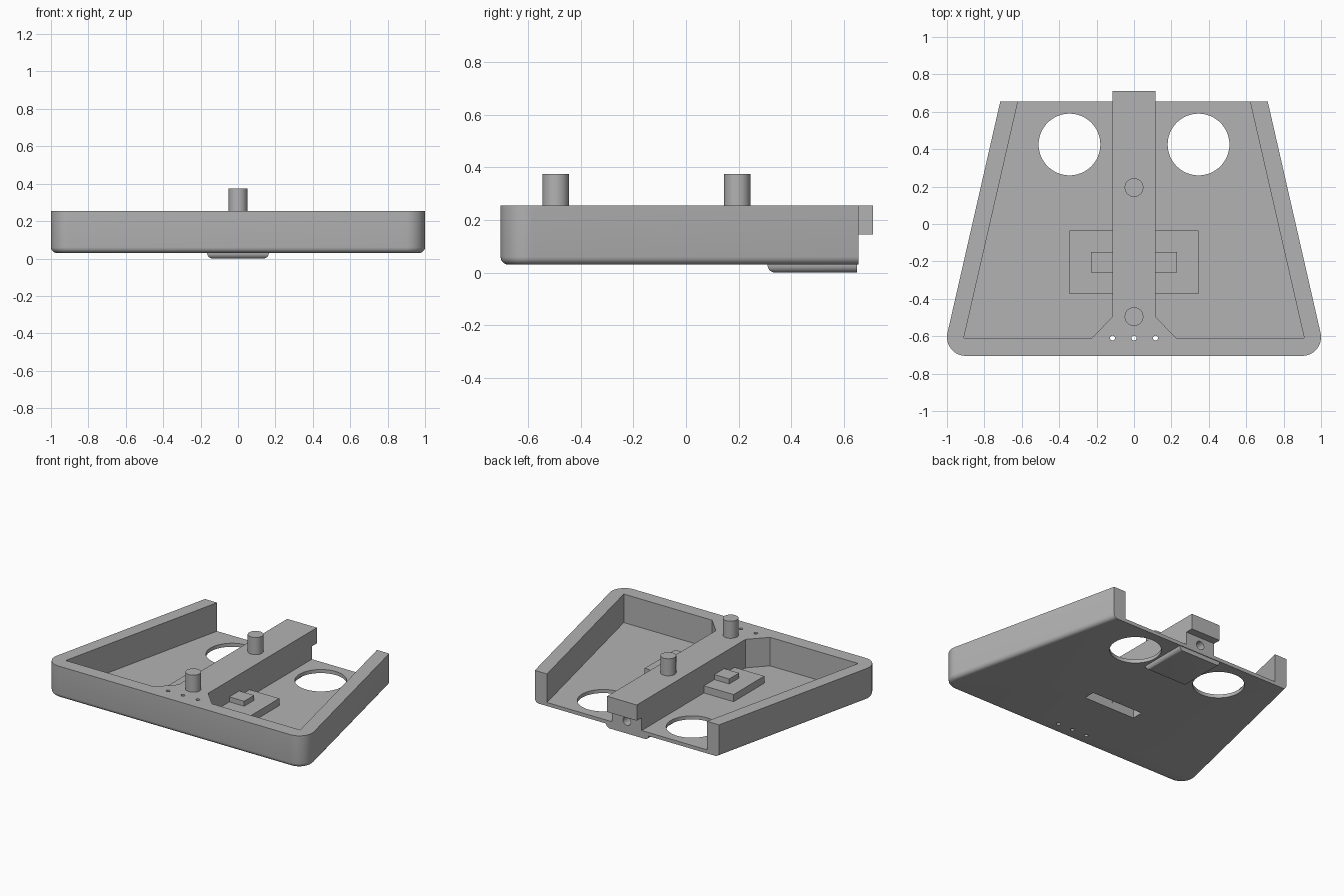
import bpy, bmesh
from math import cos, sin, radians, pi
from mathutils import Matrix

cube = bpy.data.objects.get("Cube")
if cube:
    bpy.data.objects.remove(cube, do_unlink=True)

grey = bpy.data.materials.new("plain_grey")
grey.use_nodes = True
grey.diffuse_color = (0.45, 0.45, 0.45, 1)
grey.node_tree.nodes["Principled BSDF"].inputs["Base Color"].default_value = (0.45, 0.45, 0.45, 1)


def finish(name, bm):
    bmesh.ops.recalc_face_normals(bm, faces=bm.faces)
    mesh = bpy.data.meshes.new(name)
    bm.to_mesh(mesh)
    bm.free()
    ob = bpy.data.objects.new(name, mesh)
    bpy.context.collection.objects.link(ob)
    mesh.materials.append(grey)
    return ob


def prism(name, outline, z0, z1, fillet=0, back=9):
    """Extrude an outline; round its bottom edges except the one at the back."""
    bm = bmesh.new()
    face = bm.faces.new([bm.verts.new((x, y, z0)) for x, y in outline])
    ext = bmesh.ops.extrude_face_region(bm, geom=[face])
    for v in ext["geom"]:
        if isinstance(v, bmesh.types.BMVert):
            v.co.z = z1
    if fillet:
        edges = [e for e in bm.edges if all(abs(v.co.z - z0) < 1e-5 for v in e.verts)
                 and not all(v.co.y > back - 1e-4 for v in e.verts)]
        bmesh.ops.bevel(bm, geom=edges, offset=fillet, segments=5, profile=0.5, affect='EDGES')
    return finish(name, bm)


def box(name, x, y0, y1, z0, z1, **kw):
    return prism(name, [(-x, y0), (x, y0), (x, y1), (-x, y1)], z0, z1, **kw)


def rod(name, r, length, centre, along_y=False, segments=48):
    bm = bmesh.new()
    m = Matrix.Translation(centre)
    if along_y:
        m = m @ Matrix.Rotation(pi / 2, 4, 'X')
    bmesh.ops.create_cone(bm, cap_ends=True, segments=segments, radius1=r, radius2=r,
                          depth=length, matrix=m)
    return finish(name, bm)


def mirrored(points):
    return points + [(-x, y) for x, y in reversed(points)]


def combine(target, tool, operation):
    mod = target.modifiers.new(tool.name, 'BOOLEAN')
    mod.operation = operation
    mod.solver = 'EXACT'
    mod.object = tool
    bpy.context.view_layer.objects.active = target
    bpy.ops.object.modifier_apply(modifier=mod.name)
    bpy.data.objects.remove(tool, do_unlink=True)


# Tapered tray with rounded front corners
corner = [(0.9 + 0.1 * cos(radians(a)), -0.605 + 0.1 * sin(radians(a)))
          for a in [-90 + i * 102.9 / 12 for i in range(13)]]
tray = prism("tray", mirrored(corner + [(0.715, 0.655)]), 0.03, 0.255, fillet=0.03, back=0.655)

# Side pockets, leaving the walls, floor and central bar
for s in (1, -1):
    pocket = [(0.115, 0.7), (0.115, -0.495), (0.225, -0.61), (0.91, -0.61), (0.61, 0.7)]
    combine(tray, prism("pocket", [(s * x, y) for x, y in pocket], 0.055, 0.3), 'DIFFERENCE')

# Stepped pad, bar overhang and boss under the back edge
for part in (box("pad", 0.345, -0.375, -0.035, 0.04, 0.105),
             box("pad_step", 0.23, -0.26, -0.15, 0.09, 0.14),
             box("overhang", 0.115, 0.6, 0.71, 0.145, 0.255),
             box("boss", 0.165, 0.31, 0.65, 0.0, 0.045, fillet=0.028, back=0.65)):
    combine(tray, part, 'UNION')

# Underside slot, bolt bore, large round openings and pin holes
cutters = [box("slot", 0.2, -0.245, -0.165, -0.1, 0.115),
           rod("bore", 0.03, 1.0, (0, 0.25, 0.09), along_y=True, segments=32)]
cutters += [rod("opening", 0.165, 0.4, (x, 0.425, 0), segments=64) for x in (-0.345, 0.345)]
cutters += [rod("pin_hole", 0.013, 0.8, (x, -0.61, 0.15), segments=16) for x in (-0.115, 0, 0.115)]
for c in cutters:
    combine(tray, c, 'DIFFERENCE')

# Locating posts on the bar
posts = [rod(n, 0.05, 0.14, (0, y, 0.305)) for n, y in (("front_post", -0.495), ("back_post", 0.195))]

for ob in [tray] + posts:
    bpy.ops.object.select_all(action='DESELECT')
    ob.select_set(True)
    bpy.context.view_layer.objects.active = ob
    bpy.ops.object.shade_smooth_by_angle(angle=radians(30))
